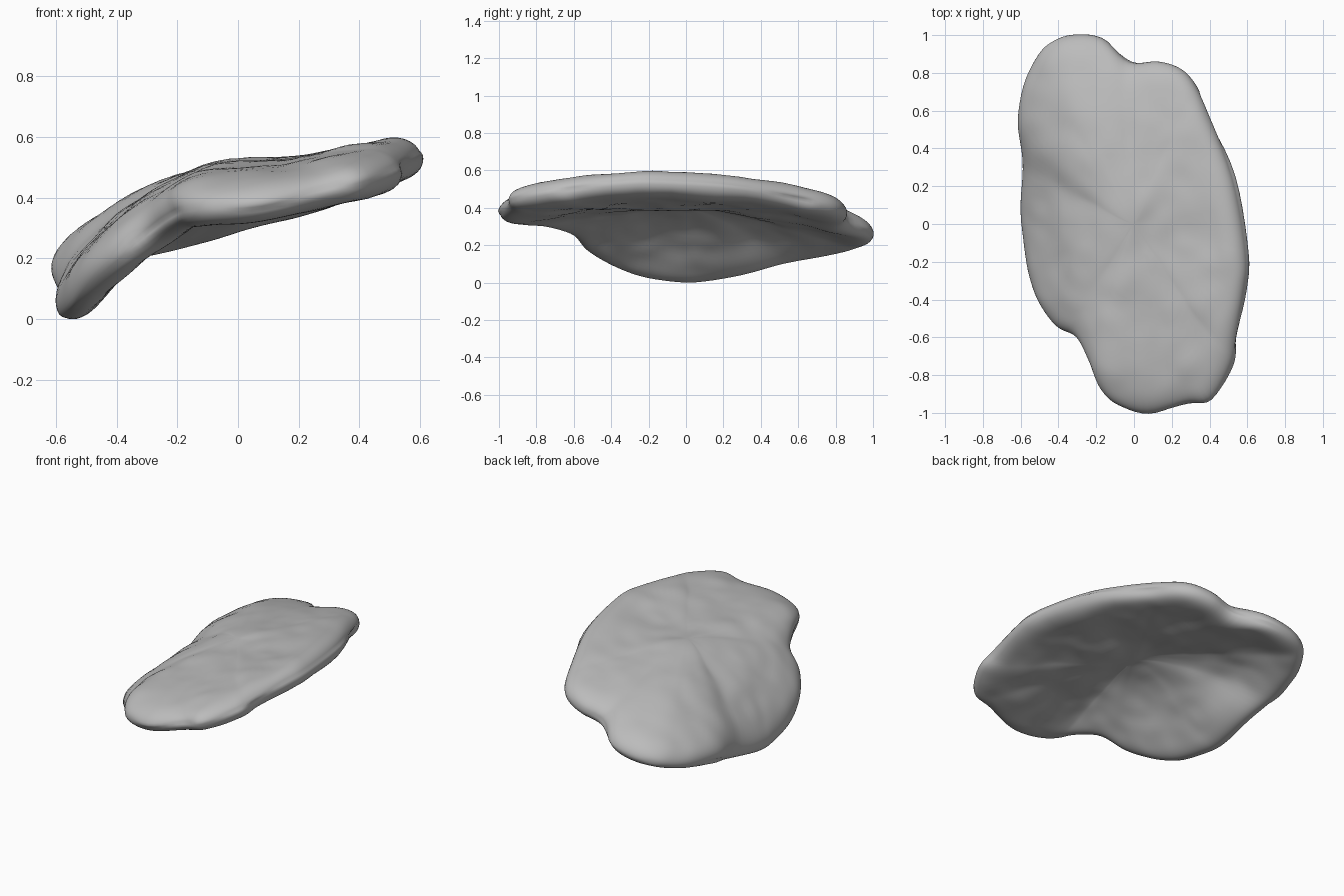
import bpy, bmesh, math
from mathutils import Vector, noise

if "Cube" in bpy.data.objects:
    bpy.data.objects.remove(bpy.data.objects["Cube"])

# Rim of the curved slab: x, y and the middle height of the edge
RIM = [(-.51, .88, .21), (-.44, .96, .24), (-.32, 1, .26), (-.17, .98, .29), (-.02, .86, .35),
       (.13, .86, .39), (.25, .82, .42), (.33, .73, .45), (.39, .58, .48), (.53, .25, .54),
       (.6, -.15, .565), (.59, -.35, .56), (.54, -.6, .53), (.52, -.75, .51), (.41, -.93, .47),
       (.28, -.95, .44), (.08, -1, .39), (-.08, -.96, .38), (-.17, -.88, .37),
       (-.22, -.75, .35), (-.29, -.61, .3), (-.4, -.54, .21), (-.49, -.41, .13),
       (-.54, -.25, .06), (-.57, -.05, .03), (-.58, .1, .03), (-.57, .35, .08),
       (-.6, .57, .15), (-.57, .75, .18)]
CENTRE = Vector((0, 0, .45))
HALF = .09
STEPS = 5
RINGS = 30


def smooth_loop(points, steps):
    """Closed rounded path through the points."""
    pts = [Vector(p) for p in points]
    n = len(pts)
    path = []
    for i in range(n):
        a, b, c, d = (pts[(i + k) % n] for k in (-1, 0, 1, 2))
        for s in range(steps):
            t = s / steps
            path.append(b + (c - a) * t / 2 + (a * 2 - b * 5 + c * 4 - d) * t ** 2 / 2
                        + (b * 3 - a - c * 3 + d) * t ** 3 / 2)
    return path


def blur(values, passes):
    """Average neighbours around a closed loop."""
    for _ in range(passes):
        values = [(values[i - 1] + v * 2 + values[(i + 1) % len(values)]) / 4
                  for i, v in enumerate(values)]
    return values


def lumps(p, seed):
    """Soft uneven swelling."""
    return .014 * noise.noise(p * 4 + Vector((seed, 0, 0))) + .006 * noise.noise(p * 9)


loop = smooth_loop(RIM, STEPS)
count = len(loop)
fractions = [math.sin(math.pi / 2 * r / RINGS) for r in range(1, RINGS + 1)]

# Middle sheet gives the directions for thickness; bends fade towards the centre
sheet = bmesh.new()
hub = sheet.verts.new(CENTRE)
rings = []
heights = [e.z for e in loop]
for t in reversed(fractions):
    ring = []
    for e, z in zip(loop, heights):
        p = CENTRE.lerp(e, t)
        p.z = CENTRE.z + (z - CENTRE.z) * t ** 1.7
        ring.append(sheet.verts.new(p))
    rings.insert(0, ring)
    heights = blur(heights, int(2 + 14 * (1 - t)))
for i in range(count):
    j = (i + 1) % count
    sheet.faces.new((hub, rings[0][j], rings[0][i]))
    for inner, outer in zip(rings, rings[1:]):
        sheet.faces.new((inner[i], inner[j], outer[j], outer[i]))
sheet.normal_update()


def up(v):
    return v.normal if v.normal.z > 0 else -v.normal


def offset(v, t, side):
    """Top or underside point; the underside is hollowed inside a thick lip."""
    body = HALF * math.sqrt(max(0, 1 - t ** 10))
    thin = 1 if side > 0 else .55 + .5 * t ** 4
    swell = lumps(v.co, side) * (1 - t ** 10)
    return v.co + up(v) * side * (body * thin + swell)


# Closed slab: top and underside meet at the rim
bm = bmesh.new()
edge_ring = [bm.verts.new(v.co) for v in rings[-1]]
for side in (1, -1):
    middle = bm.verts.new(offset(hub, 0, side))
    layers = [[bm.verts.new(offset(v, t, side)) for v in ring]
              for ring, t in zip(rings[:-1], fractions)] + [edge_ring]
    for i in range(count):
        j = (i + 1) % count
        bm.faces.new((middle, layers[0][i], layers[0][j]))
        for inner, outer in zip(layers, layers[1:]):
            bm.faces.new((inner[i], outer[i], outer[j], inner[j]))
bmesh.ops.recalc_face_normals(bm, faces=bm.faces)
mesh = bpy.data.meshes.new("curved_slab")
bm.to_mesh(mesh)
bm.free()
sheet.free()

slab = bpy.data.objects.new("curved_slab", mesh)
bpy.context.collection.objects.link(slab)
mat = bpy.data.materials.new("mid_grey")
mat.use_nodes = True
grey = (.5, .5, .5, 1)
mat.diffuse_color = grey
mat.node_tree.nodes["Principled BSDF"].inputs["Base Color"].default_value = grey
mesh.materials.append(mat)

# Rest on the ground
floor = min(v.co.z for v in mesh.vertices)
for v in mesh.vertices:
    v.co.z -= floor

bpy.ops.object.select_all(action='DESELECT')
slab.select_set(True)
bpy.context.view_layer.objects.active = slab
bpy.ops.object.shade_smooth_by_angle(angle=math.radians(60))
